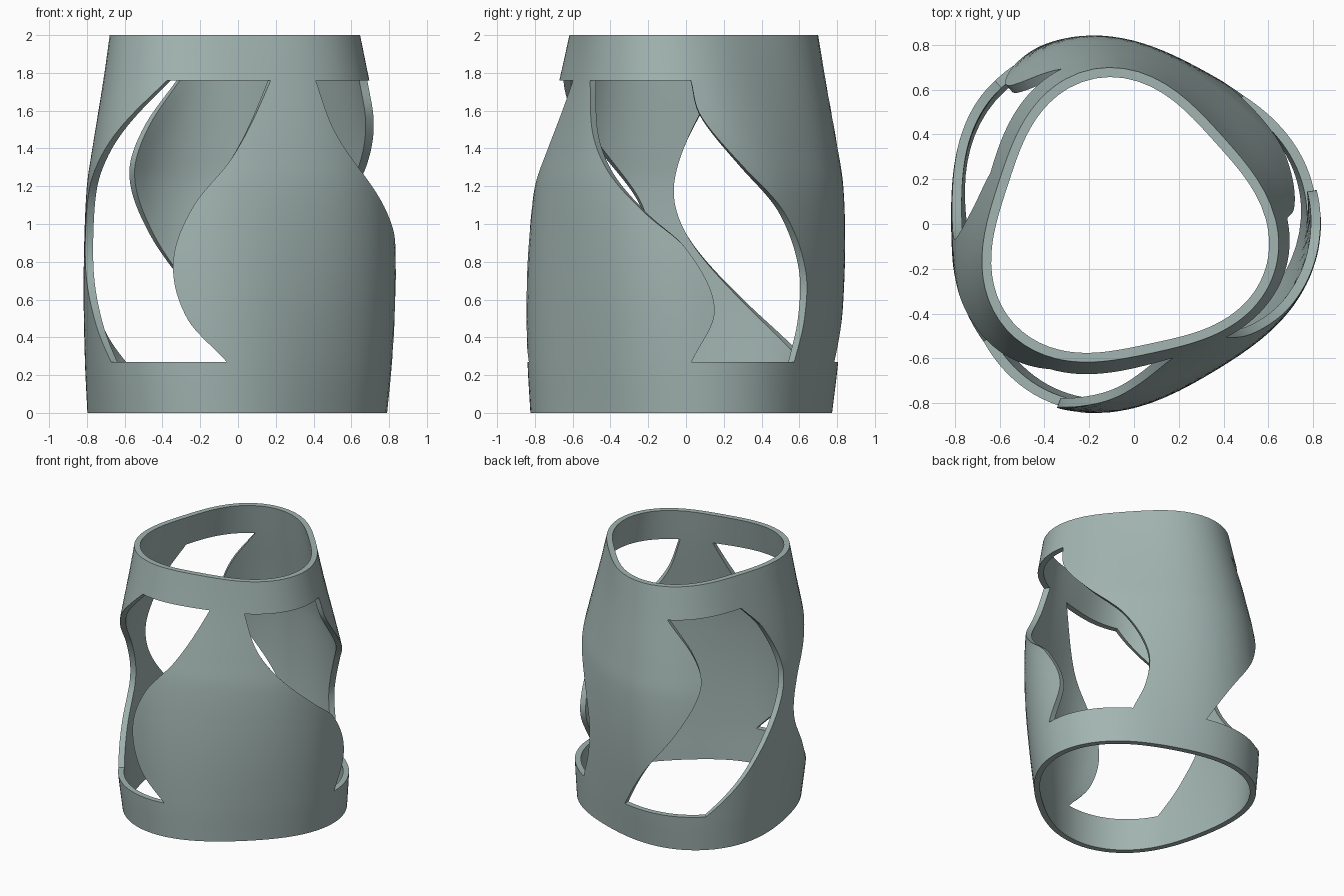
import bpy, bmesh, math

cube = bpy.data.objects.get("Cube")
if cube:
    bpy.data.objects.remove(cube, do_unlink=True)

HEIGHT, LOW, HIGH = 2.0, 0.27, 1.76   # total height, ends of the openings
WALL, AXIS_X = 0.043, -0.045
ROWS, COLS = 60, 20                   # rows in the openings, columns per section


def smooth_curve(keys, z):
    """Smooth interpolation through (z, value) keys, held at both ends."""
    if z <= keys[0][0]:
        return keys[0][1]
    if z >= keys[-1][0]:
        return keys[-1][1]

    def slope(i):
        a, b = keys[max(i - 1, 0)], keys[min(i + 1, len(keys) - 1)]
        return (b[1] - a[1]) / (b[0] - a[0])

    i = max(k for k in range(len(keys) - 1) if keys[k][0] <= z)
    (z0, v0), (z1, v1) = keys[i], keys[i + 1]
    d = z1 - z0
    t = (z - z0) / d
    return ((2*t**3 - 3*t**2 + 1) * v0 + (t**3 - 2*t**2 + t) * d * slope(i)
            + (3*t**2 - 2*t**3) * v1 + (t**3 - t**2) * d * slope(i + 1))


# Bulging height profile: mean radius
radius_keys = [(0, .788), (.27, .81), (.6, .825), (.9, .823), (1.2, .803),
               (1.4, .767), (1.76, .693), (2, .648)]

# Edges of the swaying openings, in degrees around the axis, by height
edges = [
    [(.27, 88), (.6, 102), (.95, 119), (1.28, 130), (1.5, 126), (1.76, 112)],
    [(.27, 132), (.6, 158), (.95, 180), (1.22, 185), (1.57, 174), (1.76, 159)],
    [(.27, 220), (.5, 207), (.8, 194), (1.1, 198), (1.35, 212), (1.76, 243)],
    [(.27, 269), (.5, 255), (.8, 250), (1.1, 257), (1.35, 271), (1.76, 290)],
    [(.27, 362), (.55, 370), (.87, 360), (1.05, 346), (1.3, 328), (1.5, 318), (1.76, 312)],
    [(.27, 407), (.5, 414), (.75, 415), (1.05, 403), (1.3, 383), (1.57, 366), (1.76, 362)],
]


def wall_point(angle, z):
    """Point on the twisted, rounded three-sided outer wall."""
    lobe = .052 + .006 * z / HEIGHT
    twist = math.radians(11 - 14.5 * z)
    r = smooth_curve(radius_keys, z) + lobe * math.cos(3 * (angle - twist))
    return (AXIS_X + r * math.cos(angle), r * math.sin(angle), z)


# Heights: base band, open zone, top band
BAND = 6
heights = ([LOW * i / BAND for i in range(BAND)]
           + [LOW + (HIGH - LOW) * i / ROWS for i in range(ROWS)]
           + [HIGH + (HEIGHT - HIGH) * i / BAND for i in range(BAND + 1)])

# Outer wall, with columns following the edges of the openings
bm = bmesh.new()
grid = []
for z in heights:
    cuts = [smooth_curve(e, z) for e in edges]
    cuts.append(cuts[0] + 360)
    row = []
    for a, b in zip(cuts, cuts[1:]):
        row += [bm.verts.new(wall_point(math.radians(a + (b - a) * i / COLS), z))
                for i in range(COLS)]
    grid.append(row)

count = COLS * len(edges)
for j in range(len(grid) - 1):
    open_zone = BAND <= j < BAND + ROWS
    for i in range(count):
        if open_zone and (i // COLS) % 2 == 0:
            continue
        k = (i + 1) % count
        bm.faces.new((grid[j][i], grid[j][k], grid[j + 1][k], grid[j + 1][i]))
bmesh.ops.delete(bm, geom=[v for v in bm.verts if not v.link_faces], context='VERTS')

# Inner wall: extrude toward the axis
made = bmesh.ops.extrude_face_region(bm, geom=bm.faces[:], use_keep_orig=True)
for v in made["geom"]:
    if isinstance(v, bmesh.types.BMVert):
        r = math.hypot(v.co.x - AXIS_X, v.co.y)
        s = (r - WALL) / r
        v.co.x = AXIS_X + (v.co.x - AXIS_X) * s
        v.co.y *= s
bmesh.ops.recalc_face_normals(bm, faces=bm.faces[:])

mesh = bpy.data.meshes.new("twisted_sleeve")
bm.to_mesh(mesh)
bm.free()
sleeve = bpy.data.objects.new("twisted_sleeve", mesh)
bpy.context.collection.objects.link(sleeve)

# Single grey-green colour
mat = bpy.data.materials.new("grey_green")
mat.use_nodes = True
color = (.36, .46, .44, 1)
mat.diffuse_color = color
mat.node_tree.nodes["Principled BSDF"].inputs["Base Color"].default_value = color
mesh.materials.append(mat)

for o in bpy.context.selected_objects:
    o.select_set(False)
sleeve.select_set(True)
bpy.context.view_layer.objects.active = sleeve
bpy.ops.object.shade_smooth_by_angle(angle=math.radians(35))
